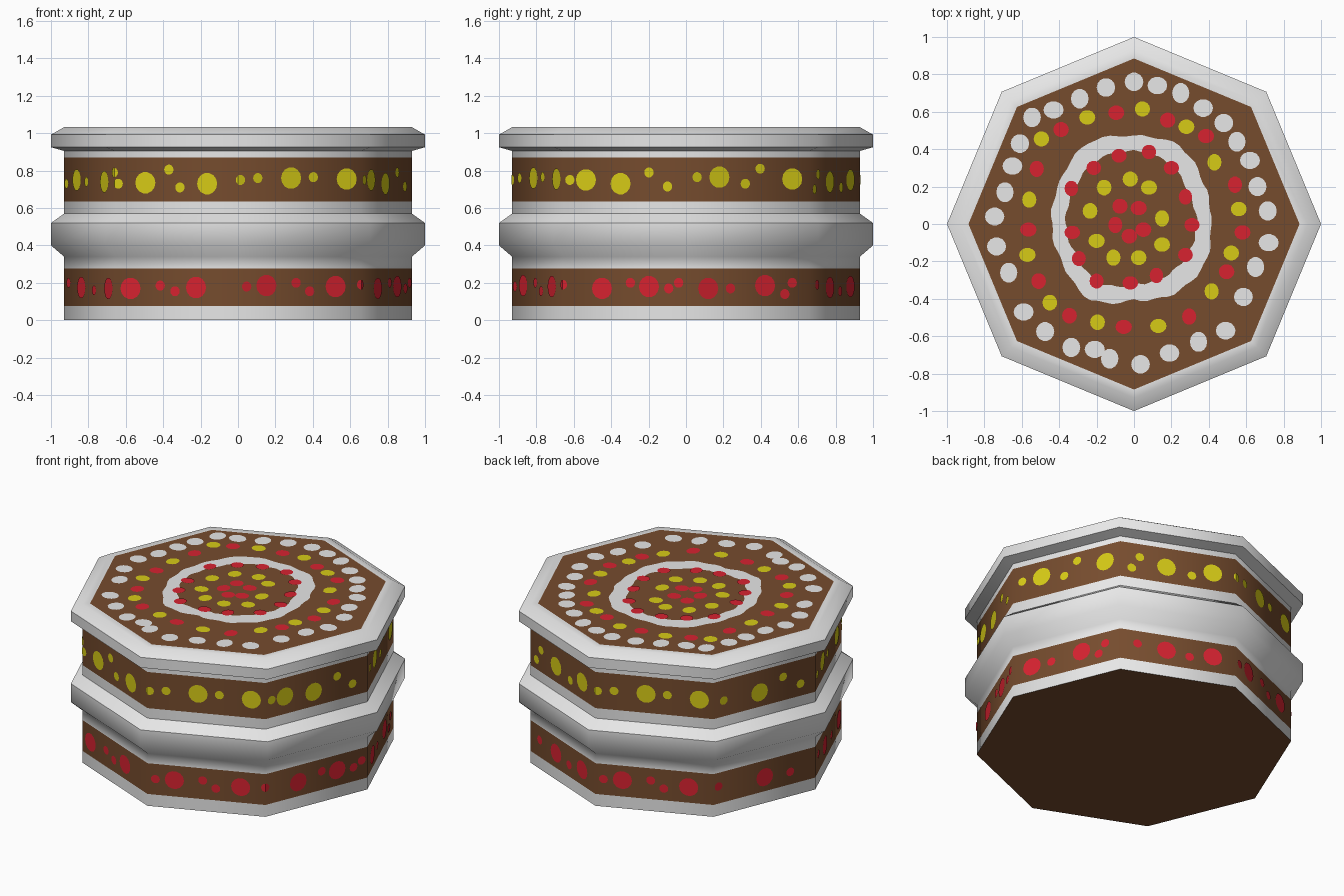
import bpy, bmesh, math

N = 8
R = 0.93            # body radius at the corners
TOP = 1.032


def material(name, rgb):
    m = bpy.data.materials.new(name)
    m.diffuse_color = (*rgb, 1)
    return m


WHITE = material("icing_white", (0.80, 0.80, 0.80))
BROWN = material("chocolate_brown", (0.18, 0.072, 0.027))
YELLOW = material("candy_yellow", (0.68, 0.60, 0.008))
RED = material("candy_red", (0.68, 0.016, 0.03))


def finish(bm, name, mats):
    me = bpy.data.meshes.new(name)
    bm.to_mesh(me)
    bm.free()
    ob = bpy.data.objects.new(name, me)
    bpy.context.collection.objects.link(ob)
    for m in mats:
        me.materials.append(m)
    return ob


# Cake body: octagonal profile, coloured by height
profile = [(R, 0), (R, 0.077), (R, 0.277), (R, 0.34), (1, 0.40), (1, 0.52),
           (R, 0.57), (R, 0.635), (R, 0.87), (R, 0.905), (1, 0.925),
           (1, 0.992), (R, TOP), (0.885, TOP)]
bm = bmesh.new()
rings = [[bm.verts.new((r * math.cos(k * math.tau / N), r * math.sin(k * math.tau / N), z))
          for k in range(N)] for r, z in profile]
for a, b in zip(rings, rings[1:]):
    for k in range(N):
        j = (k + 1) % N
        f = bm.faces.new((a[k], a[j], b[j], b[k]))
        z = f.calc_center_median().z
        f.material_index = int(0.08 < z < 0.277 or 0.635 < z < 0.87)
bm.faces.new(rings[0][::-1]).material_index = 1
bm.faces.new(rings[-1]).material_index = 1
body = finish(bm, "cake_body", [WHITE, BROWN])
bpy.context.view_layer.objects.active = body
body.select_set(True)
bpy.ops.object.shade_smooth_by_angle(angle=math.radians(50))
body.select_set(False)


# Flat dots on the top
def top_dots(name, mat, r, pts, h):
    bm = bmesh.new()
    for i, (x, y) in enumerate(pts):
        s = 1 + 0.08 * math.sin(i * 2.3)
        bm.faces.new([bm.verts.new((x + r * s * math.cos(a * math.tau / 14),
                                    y + r / s * math.sin(a * math.tau / 14), TOP + h))
                      for a in range(14)])
    finish(bm, name, [mat])


top_dots("outer_icing_dots", WHITE, 0.05, [
    (0, .76), (.125, .74), (.25, .70), (.37, .62), (.48, .54), (.55, .44), (.62, .34),
    (.66, .20), (.715, .07), (.72, -.10), (.65, -.23), (.585, -.39), (.49, -.57),
    (.345, -.63), (.19, -.69), (.035, -.75), (-.13, -.72), (-.21, -.67), (-.335, -.66),
    (-.475, -.575), (-.59, -.47), (-.67, -.26), (-.735, -.12), (-.745, .04), (-.69, .17),
    (-.65, .31), (-.61, .43), (-.545, .57), (-.43, .61), (-.29, .67), (-.15, .73)], .003)

# Middle circle of candies alternates yellow and red
middle = [(.045, .615), (.18, .555), (.28, .52), (.385, .47), (.43, .33), (.54, .21),
          (.56, .08), (.58, -.045), (.52, -.155), (.495, -.255), (.415, -.36), (.295, -.495),
          (.13, -.545), (-.055, -.55), (-.195, -.525), (-.345, -.49), (-.45, -.42),
          (-.51, -.305), (-.57, -.165), (-.565, -.03), (-.56, .13), (-.52, .295),
          (-.495, .455), (-.39, .505), (-.25, .57), (-.095, .595)]
top_dots("middle_yellow_candies", YELLOW, 0.041, middle[::2], .003)
top_dots("middle_red_candies", RED, 0.041, middle[1::2], .003)
top_dots("inner_red_candies", RED, 0.039, [
    (.08, .385), (.20, .30), (.275, .145), (.31, -.005), (.275, -.165), (.12, -.275),
    (-.02, -.315), (-.20, -.305), (-.295, -.185), (-.33, -.045), (-.335, .19),
    (-.215, .30), (-.08, .365)], .006)
top_dots("inner_yellow_candies", YELLOW, 0.041, [
    (-.02, .24), (.08, .195), (.15, .03), (.15, -.11), (.025, -.18), (-.11, -.18),
    (-.2, -.09), (-.235, .07), (-.16, .195)], .003)
top_dots("centre_red_candies", RED, 0.041, [
    (-.075, .095), (.025, .085), (-.1, -.005), (.05, -.03), (-.025, -.065)], .003)

# Wavy icing ring on the top: radii every 30 degrees, with a small wobble
outer = [.41, .43, .485, .47, .50, .455, .44, .435, .47, .405, .43, .435]
inner = [.335, .335, .375, .39, .395, .37, .365, .35, .37, .32, .325, .33]
bm = bmesh.new()
pairs = []
for k in range(72):
    i, t, a = k // 6, (k % 6) / 6, math.radians(k * 5)
    pair = []
    for radii, phase in ((inner, 0), (outer, 1)):
        r = radii[i] * (1 - t) + radii[(i + 1) % 12] * t + 0.006 * math.sin(17 * a + phase)
        pair.append(bm.verts.new((r * math.cos(a), r * math.sin(a), TOP + .003)))
    pairs.append(pair)
for (a, b), (c, d) in zip(pairs, pairs[1:] + pairs[:1]):
    bm.faces.new((a, b, d, c))
finish(bm, "top_icing_ring", [WHITE])


# Dots wrapped round the sides; u counts octagon sides from the left corner
SIDE = 2 * R * math.sin(math.pi / N)


def side_dots(name, mat, big, small):
    bm = bmesh.new()
    for pts, r in ((big, 0.058), (small, 0.027)):
        for u, z in pts:
            bm.faces.new([bm.verts.new((u + r / SIDE * math.cos(a * math.tau / 14),
                                        0, z + r * math.sin(a * math.tau / 14)))
                          for a in range(14)])
    for k in range(N + 1):                      # fold lines at the corners
        bmesh.ops.bisect_plane(bm, geom=bm.verts[:] + bm.edges[:] + bm.faces[:],
                               plane_co=(k, 0, 0), plane_no=(1, 0, 0))
    for v in bm.verts:
        u, z = v.co.x, v.co.z
        k = math.floor(u + 1e-5)
        t = u - k
        a, b = math.pi + k * math.tau / N, math.pi + (k + 1) * math.tau / N
        r = R + 0.004
        v.co = (r * ((1 - t) * math.cos(a) + t * math.cos(b)),
                r * ((1 - t) * math.sin(a) + t * math.sin(b)), z)
    finish(bm, name, [mat])


side_dots("upper_yellow_candies", YELLOW,
          [(.26, .75), (.80, .74), (1.25, .735), (1.75, .73), (2.43, .76), (2.88, .755),
           (3.19, .75), (3.47, .73), (4.27, .765), (4.86, .755), (5.40, .74), (5.80, .75),
           (6.43, .76), (6.88, .755), (7.45, .73)],
          [(.06, .73), (.45, .74), (.99, .79), (1.03, .73), (1.44, .805), (1.53, .71),
           (2.02, .75), (2.16, .76), (2.61, .765), (3.06, .75), (3.70, .79), (3.85, .715),
           (4.09, .765), (4.48, .73), (4.60, .81), (5.10, .70), (5.17, .78), (5.62, .71),
           (6.02, .75), (6.16, .76), (6.61, .765), (7.10, .74), (7.68, .79), (7.85, .715)])
side_dots("lower_red_candies", RED,
          [(.35, .175), (.88, .17), (1.13, .17), (1.66, .175), (2.23, .185), (2.79, .18),
           (3.32, .17), (3.70, .18), (4.18, .17), (4.64, .185), (5.40, .175), (5.80, .18),
           (6.23, .185), (6.79, .18), (7.50, .17)],
          [(.10, .20), (.60, .16), (1.37, .185), (1.49, .155), (2.07, .18), (2.47, .20),
           (2.58, .155), (3.00, .19), (3.55, .20), (3.86, .17), (3.94, .20), (4.36, .17),
           (4.80, .14), (4.86, .20), (5.15, .19), (5.60, .155), (6.07, .18), (6.47, .20),
           (6.58, .155), (7.05, .19), (7.75, .16)])
